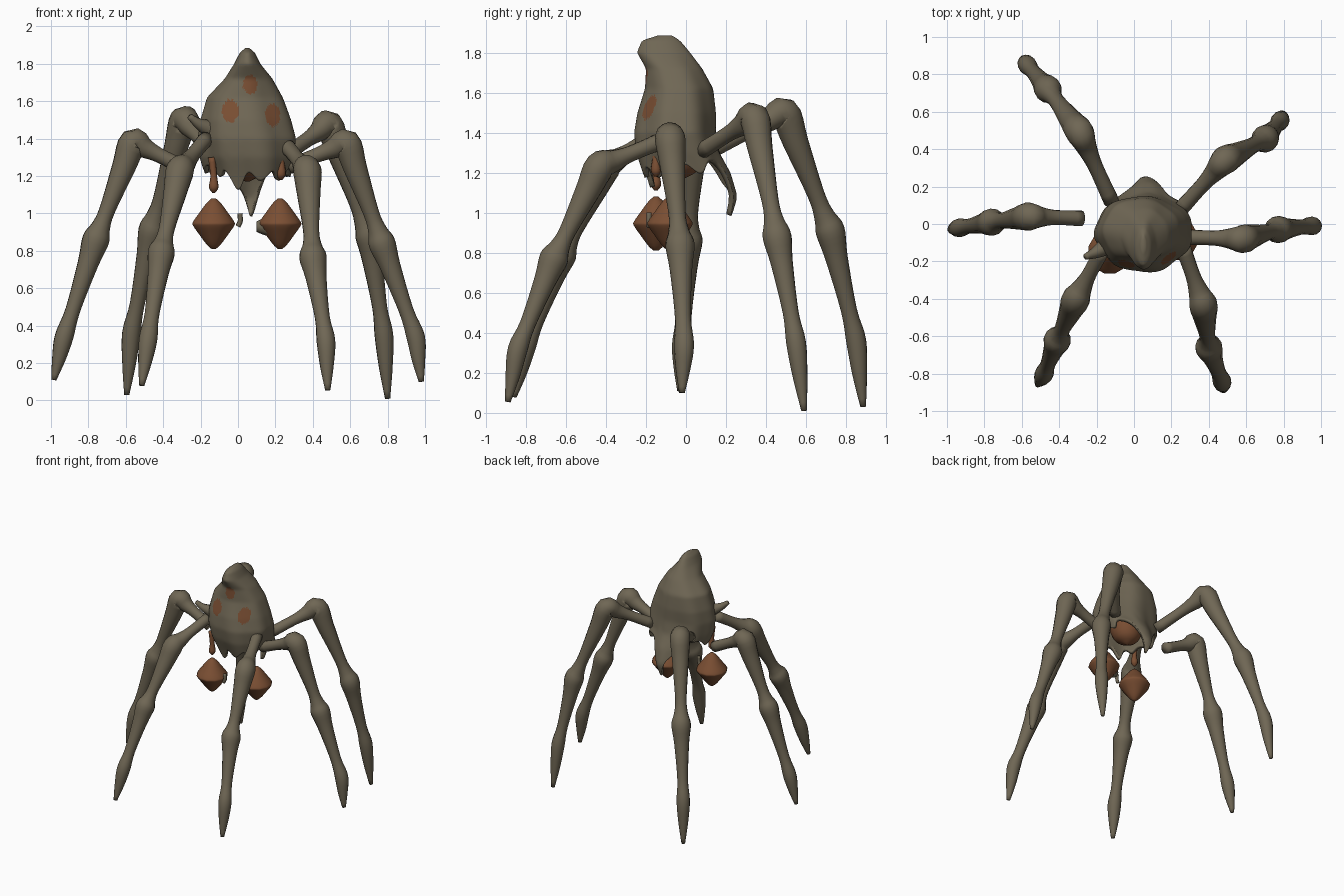
import bpy, bmesh, math
from mathutils import Vector

if "Cube" in bpy.data.objects:
    bpy.data.objects.remove(bpy.data.objects["Cube"])


def material(name, rgb):
    m = bpy.data.materials.new(name)
    m.diffuse_color = (*rgb, 1)
    m.use_nodes = True
    m.node_tree.nodes["Principled BSDF"].inputs["Base Color"].default_value = m.diffuse_color
    return m


GREY = material("grey brown hide", (0.16, 0.135, 0.09))
RUST = material("rust brown", (0.195, 0.077, 0.033))


def finish(bm, name, *mats):
    bmesh.ops.recalc_face_normals(bm, faces=bm.faces)
    for f in bm.faces:
        f.smooth = True
    me = bpy.data.meshes.new(name)
    bm.to_mesh(me)
    bm.free()
    for m in mats:
        me.materials.append(m)
    ob = bpy.data.objects.new(name, me)
    bpy.context.collection.objects.link(ob)
    return ob


def skin(bm, rings):
    """Join rings of vertices with quads."""
    n = len(rings[0])
    for a, b in zip(rings, rings[1:]):
        for i in range(n):
            bm.faces.new((a[i], a[(i + 1) % n], b[(i + 1) % n], b[i]))


def tube(name, pts, mat, sides=14, steps=4):
    """Smooth tube through points (x, y, z, radius)."""
    P = [Vector(p) for p in pts]
    P = [2 * P[0] - P[1]] + P + [2 * P[-1] - P[-2]]
    path = []
    for i in range(1, len(P) - 2):
        a, b, c, d = P[i - 1:i + 3]
        for s in range(steps):
            t = s / steps
            path.append(0.5 * (2 * b + (c - a) * t + (2 * a - 5 * b + 4 * c - d) * t ** 2
                               + (3 * b - a - 3 * c + d) * t ** 3))
    path.append(P[-2])
    bm = bmesh.new()
    rings, u = [], None
    for i, p in enumerate(path):
        t = (path[min(i + 1, len(path) - 1)] - path[max(i - 1, 0)]).to_3d().normalized()
        u = t.orthogonal() if u is None else u - t * u.dot(t)
        u.normalize()
        v = t.cross(u)
        rings.append([bm.verts.new(p.to_3d() + max(p.w, 0.004) *
                      (u * math.cos(k * math.tau / sides) + v * math.sin(k * math.tau / sides)))
                      for k in range(sides)])
    skin(bm, rings)
    bm.faces.new(rings[0])
    bm.faces.new(rings[-1])
    return finish(bm, name, mat)


# Legs: root, knee, middle joint, ankle, tip
LEGS = {
    "left_middle_leg": ((-.28, .03, 1.24), (-.56, .04, 1.38), (-.76, .01, .86), (-.93, -.02, .34), (-.985, -.03, .11)),
    "right_middle_leg": ((.27, -.07, 1.25), (.58, -.08, 1.375), (.77, -.03, .84), (.95, -.01, .34), (.98, -.02, .10)),
    "right_back_leg": ((.25, .08, 1.31), (.485, .34, 1.475), (.70, .455, .88), (.78, .55, .35), (.80, .59, .01)),
    "left_back_leg": ((-.12, .12, 1.31), (-.29, .49, 1.50), (-.46, .72, .91), (-.57, .85, .36), (-.595, .885, .03)),
    "left_front_leg": ((-.17, -.14, 1.40), (-.31, -.40, 1.23), (-.41, -.62, .79), (-.48, -.80, .33), (-.515, -.86, .08)),
    "right_front_leg": ((.26, -.12, 1.36), (.37, -.43, 1.23), (.40, -.66, .77), (.47, -.84, .32), (.48, -.89, .055)),
}
# (segment, fraction, radius) along each leg
SWELL = [(0, 0, .042), (0, .5, .04), (0, .78, .055), (1, 0, .076), (1, .25, .064), (1, .7, .043), (1, .87, .052),
         (2, 0, .073), (2, .25, .056), (2, .72, .04), (3, 0, .05), (3, .5, .037), (3, 1, .014)]
for name, joints in LEGS.items():
    J = [Vector(j) for j in joints]
    tube(name, [(*J[s].lerp(J[s + 1], f), r) for s, f, r in SWELL], GREY)

# Body: draped hood, rows are z, x range, y range
ROWS = [(1.885, .04, .06, -.14, -.07), (1.86, .01, .09, -.22, -.03), (1.80, -.02, .12, -.245, .02),
        (1.72, -.07, .185, -.20, .08), (1.62, -.165, .24, -.205, .135), (1.50, -.20, .285, -.24, .15),
        (1.40, -.21, .315, -.255, .15), (1.30, -.195, .305, -.245, .165), (1.20, -.16, .285, -.215, .215),
        (1.08, -.12, .24, -.18, .245), (.96, -.08, .2, -.15, .21)]
# Hanging strips of the hem: angle, drop, width in degrees
STRIPS = [(85, .28, 15), (110, .10, 14), (20, .07, 12), (180, .05, 14), (222, .07, 10), (252, .14, 12),
          (285, .09, 14), (318, .09, 12), (350, .07, 10)]
EYES = [(-.04, 1.55, .045, .06), (.065, 1.69, .038, .05), (.185, 1.525, .04, .06)]


def section(z):
    for a, b in zip(ROWS, ROWS[1:]):
        if z >= b[0]:
            break
    t = min(1, (a[0] - z) / (a[0] - b[0]))
    return [p + (q - p) * t for p, q in zip(a[1:], b[1:])]


def hem(deg):
    return 1.26 - sum(d * math.exp(-((((deg - a + 180) % 360) - 180) / w) ** 2) for a, d, w in STRIPS)


bm = bmesh.new()
COLS, LEVELS = 120, 56
rings = []
for r in range(LEVELS + 1):
    t = r / LEVELS
    ring = []
    for c in range(COLS):
        a = c * math.tau / COLS
        z = 1.885 + (hem(math.degrees(a)) - 1.885) * t ** 1.15
        x0, x1, y0, y1 = section(z)
        k = 1 + .035 * t * math.sin(7 * a + 3 * z) + .03 * t * math.sin(3 * a + 9 * z)
        ring.append(bm.verts.new(((x0 + x1) / 2 + (x1 - x0) / 2 * k * math.cos(a),
                                  (y0 + y1) / 2 + (y1 - y0) / 2 * k * math.sin(a), z)))
    rings.append(ring)
skin(bm, rings)
bm.faces.new(rings[0])
bmesh.ops.smooth_vert(bm, verts=bm.verts, factor=.5, use_axis_x=True, use_axis_y=True, use_axis_z=True)
for f in bm.faces:  # eye patches on the front
    m = f.calc_center_median()
    if m.y < -.08 and any(((m.x - x) / w) ** 2 + ((m.z - z) / h) ** 2 < 1 for x, z, w, h in EYES):
        f.material_index = 1
body = finish(bm, "hood_body", GREY, RUST)
mod = body.modifiers.new("thickness", 'SOLIDIFY')
mod.thickness = .025
mod.offset = -1

# Soft core seen from below, inside the hood
tube("inner_core", [(.05, -.03, 1.55, .03), (.05, -.03, 1.45, .12), (.05, -.03, 1.33, .13),
                    (.05, -.02, 1.22, .09), (.05, -.02, 1.17, .01)], RUST, 20)

# Shoulder spike
tube("shoulder_spike", [(-.15, -.12, 1.45, .05), (-.21, -.155, 1.48, .03), (-.26, -.175, 1.52, .016)], GREY, 8)

# Tassels under the hem
for side, x, low in (("left", -.13, 1.11), ("right", .23, 1.18)):
    tube(side + "_tassel", [(x - .01, -.15, 1.30, .02), (x, -.15, low + .09, .018),
                            (x, -.15, low + .03, .026), (x, -.15, low, .008)], RUST, 10)

# Floating diamond-shaped bulbs with small stubs
for side, x, y in (("left", -.13, -.15), ("right", .225, -.08)):
    tube(side + "_bulb", [(x, y, .945 + h, r) for h, r in
         ((.135, .012), (.11, .04), (.055, .082), (.01, .114), (-.01, .114), (-.055, .082), (-.11, .04), (-.135, .012))],
         RUST, 12, 3)
tube("left_stub", [(.01, -.185, 1.0, .014), (.012, -.185, .96, .014), (.0, -.185, .93, .014)], GREY, 6)
tube("right_stub", [(.17, -.09, .93, .055), (.13, -.09, .93, .042), (.10, -.09, .93, .028)], GREY, 8)
